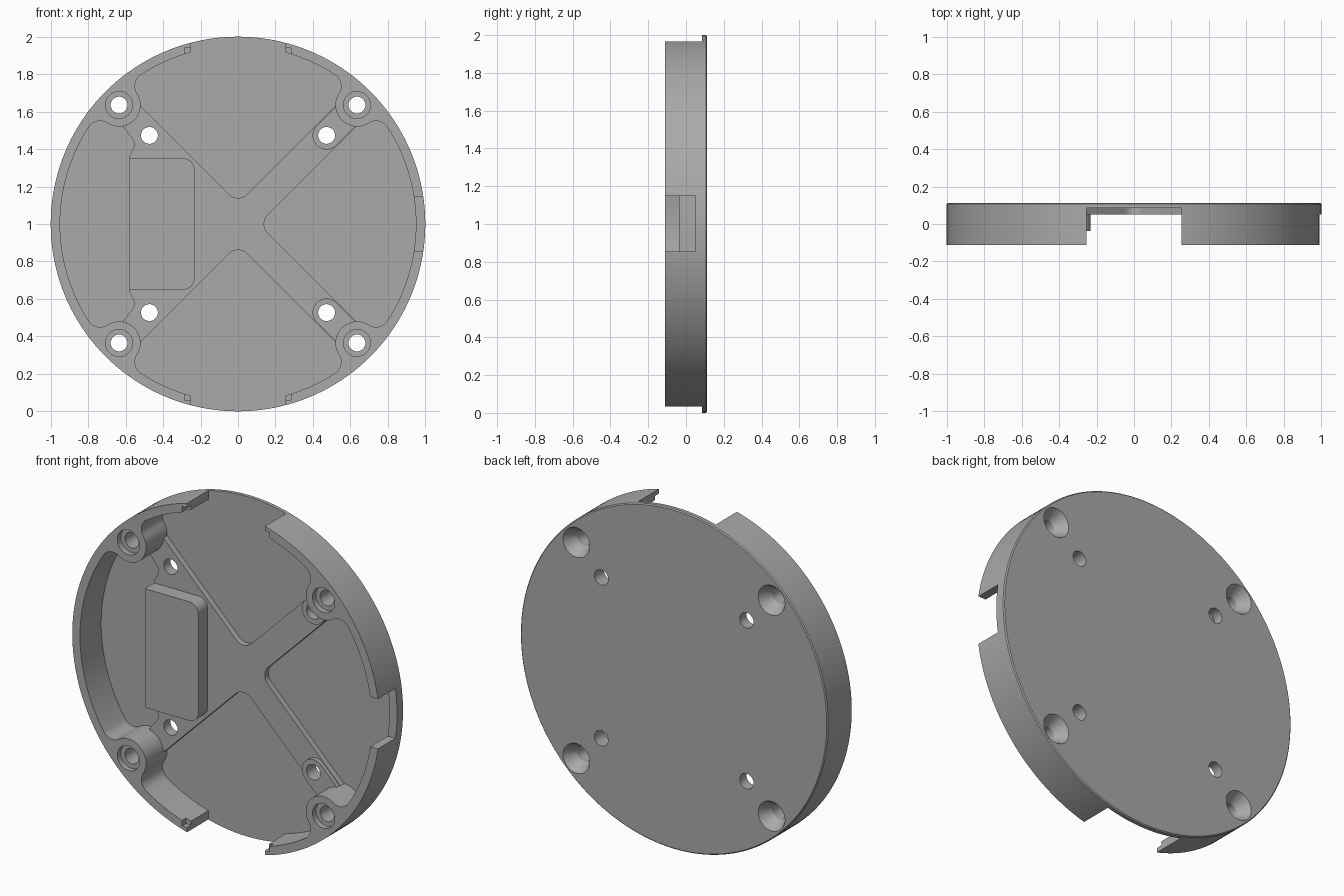
import bpy, bmesh, math
from mathutils import Vector

if "Cube" in bpy.data.objects:
    bpy.data.objects.remove(bpy.data.objects["Cube"], do_unlink=True)

CZ = 1.0                      # height of the disc centre
FRONT, BACK = -0.112, 0.112
FLOOR, RIB, PAD, BLOCK = 0.085, 0.05, 0.025, -0.038
INNER, BOSS_R, FILLET = 0.95, 0.115, 0.07
SCREW, PIN = 0.635, 0.473     # hole offsets from the centre

grey = bpy.data.materials.new("matte grey")
grey.use_nodes = True
grey.diffuse_color = (0.4, 0.4, 0.4, 1)
grey.node_tree.nodes["Principled BSDF"].inputs["Base Color"].default_value = (0.4, 0.4, 0.4, 1)


def arc(cx, cz, r, a0, a1, n):
    return [Vector((cx + r * math.cos(a0 + (a1 - a0) * i / n),
                    cz + r * math.sin(a0 + (a1 - a0) * i / n))) for i in range(n + 1)]


def rounded(corners, n=8):
    """Closed outline from (x, z, radius) corners."""
    out = []
    for i, (x, z, r) in enumerate(corners):
        p = Vector((x, z))
        if r == 0:
            out.append(p)
            continue
        u = (Vector(corners[i - 1][:2]) - p).normalized()
        v = (Vector(corners[(i + 1) % len(corners)][:2]) - p).normalized()
        half = u.angle(v) / 2
        c = p + (u + v).normalized() * (r / math.sin(half))
        s = p + u * (r / math.tan(half)) - c
        e = p + v * (r / math.tan(half)) - c
        a0, a1 = math.atan2(s.y, s.x), math.atan2(e.y, e.x)
        turn = (a1 - a0 + math.pi) % (2 * math.pi) - math.pi
        out += arc(c.x, c.y, r, a0, a0 + turn, n)
    return out


def prism(name, pts, y0, y1, chamfer=0):
    """Outline in x and z, extruded along y."""
    bm = bmesh.new()
    face = bm.faces.new([bm.verts.new((p[0], y0, CZ + p[1])) for p in pts])
    new = bmesh.ops.extrude_face_region(bm, geom=[face])["geom"]
    verts = [g for g in new if isinstance(g, bmesh.types.BMVert)]
    bmesh.ops.translate(bm, verts=verts, vec=(0, y1 - y0, 0))
    if chamfer:
        rim = [e for e in bm.edges if all(v in verts for v in e.verts)]
        bmesh.ops.bevel(bm, geom=rim, offset=chamfer, segments=1, affect='EDGES')
    bmesh.ops.recalc_face_normals(bm, faces=bm.faces)
    mesh = bpy.data.meshes.new(name)
    bm.to_mesh(mesh)
    bm.free()
    mesh.materials.append(grey)
    ob = bpy.data.objects.new(name, mesh)
    bpy.context.collection.objects.link(ob)
    return ob


def box(name, x0, x1, z0, z1, y0, y1):
    return prism(name, [(x0, z0), (x1, z0), (x1, z1), (x0, z1)], y0, y1)


def drill(x, z, r0, r1, y0, y1):
    bpy.ops.mesh.primitive_cone_add(vertices=40, radius1=r0, radius2=r1, depth=y1 - y0,
                                    location=(x, (y0 + y1) / 2, CZ + z),
                                    rotation=(-math.pi / 2, 0, 0))
    ob = bpy.context.object
    ob.data.materials.append(grey)
    return ob


def combine(target, tool, operation):
    bpy.context.view_layer.objects.active = target
    mod = target.modifiers.new("join", 'BOOLEAN')
    mod.operation, mod.solver, mod.object = operation, 'EXACT', tool
    bpy.ops.object.modifier_apply(modifier=mod.name)
    bpy.data.objects.remove(tool, do_unlink=True)


# Solid disc with a fine chamfer on the back
body = prism("round_housing", arc(0, 0, 1, 0, 2 * math.pi, 160)[:-1], FRONT, BACK, 0.006)

# Interior hollow: inner wall, filleted around four screw bosses
dist, reach = INNER - FILLET, BOSS_R + FILLET
boss = Vector((SCREW, SCREW))
a = math.pi / 4 - math.acos((dist ** 2 + boss.length ** 2 - reach ** 2) / (2 * dist * boss.length))
c = Vector((math.cos(a), math.sin(a))) * dist
to_boss = math.atan2(boss.y - c.y, boss.x - c.x)
eighth = (arc(0, 0, INNER, 0, a, 20)
          + arc(c.x, c.y, FILLET, a, to_boss, 12)[1:]
          + arc(boss.x, boss.y, BOSS_R, to_boss - math.pi, -math.pi * 0.75, 10)[1:])
quarter = eighth + [Vector((p.y, p.x)) for p in reversed(eighth[:-1])]
hollow = []
for k in range(4):
    ca, sa = (1, 0, -1, 0)[k], (0, 1, 0, -1)[k]
    hollow += [Vector((p.x * ca - p.y * sa, p.x * sa + p.y * ca)) for p in quarter[:-1]]
combine(body, prism("hollow", hollow, FRONT - 0.05, FLOOR), 'DIFFERENCE')

# Cross ribs, with a wide web on the right-hand side of the model
upper = [(0.655, 0.545, 0), (0.545, 0.655, 0), (0, 0.11, 0.07), (-0.545, 0.655, 0),
         (-0.645, 0.58, 0), (-0.61, 0.515, 0), (-0.545, 0.43, 0.04), (-0.58, 0.365, 0)]
lower = [(x, -z, r) for x, z, r in reversed(upper)]
combine(body, prism("cross_ribs", rounded([(0.11, 0, 0.07)] + upper + lower), RIB, 0.1), 'UNION')

# Raised block on the web
block = rounded([(-0.58, -0.35, 0), (-0.232, -0.35, 0.06), (-0.232, 0.35, 0.06), (-0.58, 0.35, 0)])
combine(body, prism("raised_block", block, BLOCK, 0.095), 'UNION')

# Rounded pads reaching from two bosses around the pin holes
q = math.pi / 4
for s in (1, -1):
    pad = arc(PIN, PIN, 0.075, 3 * q, 7 * q, 20) + [Vector((0.675, 0.57)), Vector((0.57, 0.675))]
    combine(body, prism("pin_pad", [(p.x, s * p.y) for p in pad], PAD, 0.09), 'UNION')

# Rim openings at top, bottom and left, with small steps beside the first two
for s in (1, -1):
    combine(body, box("opening", -0.253, 0.253, s * 0.85, s * 1.1, FRONT - 0.1, FLOOR), 'DIFFERENCE')
    combine(body, box("step", -0.285, 0.285, s * 0.85, s * 0.94, FRONT - 0.1, -0.075), 'DIFFERENCE')
combine(body, box("side_opening", 0.85, 1.1, -0.145, 0.148, FRONT - 0.1, RIB), 'DIFFERENCE')

# Screw holes with front counterbore and back countersink, plus pin holes
for sx in (1, -1):
    for sz in (1, -1):
        x, z = sx * SCREW, sz * SCREW
        combine(body, drill(x, z, 0.045, 0.045, -0.2, 0.2), 'DIFFERENCE')
        combine(body, drill(x, z, 0.072, 0.072, -0.2, -0.08), 'DIFFERENCE')
        combine(body, drill(x, z, 0.045, 0.088, 0.04, BACK + 0.002), 'DIFFERENCE')
        combine(body, drill(sx * PIN, sz * PIN, 0.045, 0.045, -0.2, 0.2), 'DIFFERENCE')

# One material and crisp edges
body.data.materials.clear()
body.data.materials.append(grey)
for poly in body.data.polygons:
    poly.material_index = 0
bpy.ops.object.select_all(action='DESELECT')
body.select_set(True)
bpy.context.view_layer.objects.active = body
bpy.ops.object.shade_smooth_by_angle(angle=math.radians(30))
